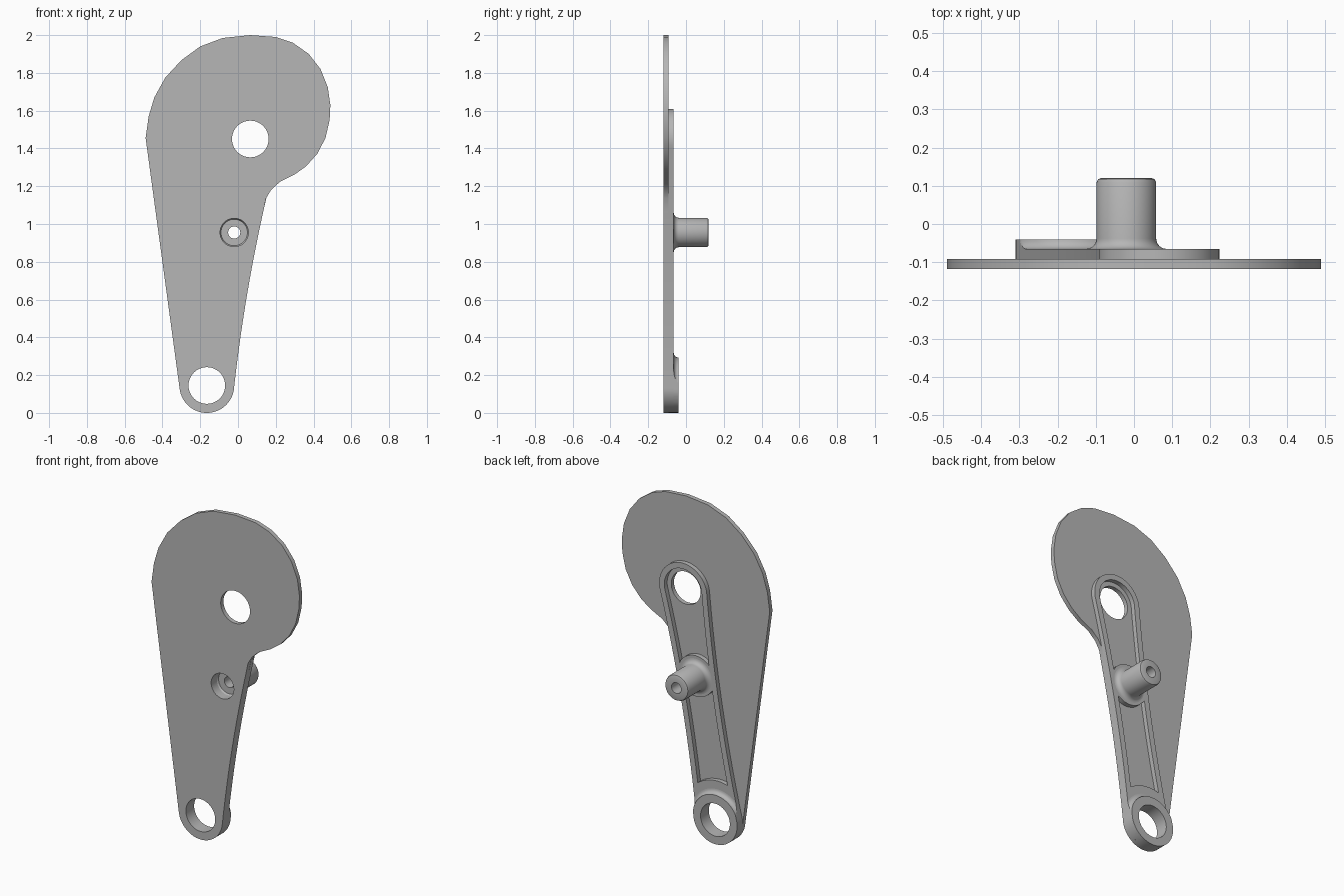
import bpy, bmesh, math
from mathutils import Vector as V

if "Cube" in bpy.data.objects:
    bpy.data.objects.remove(bpy.data.objects["Cube"])

grey = bpy.data.materials.new("plain_grey")
grey.use_nodes = True
grey.diffuse_color = (0.47, 0.47, 0.47, 1)
grey.node_tree.nodes["Principled BSDF"].inputs["Base Color"].default_value = (0.47, 0.47, 0.47, 1)

# Main centres in the x-z plane, and the depth levels along y
LOW, HIGH, POST = V((-0.165, 0.145)), V((0.065, 1.45)), V((-0.02, 0.955))
LOW_R, HIGH_R, HOLE_R, BORE_R = 0.145, 0.158, 0.097, 0.075
FRONT, PLATE_BACK, ARM_BACK, BOSS_BACK, TIP = -0.118, -0.092, -0.065, -0.04, 0.12


def arc(c, r, a, b, n=24):
    return [c + r * V((math.cos(a + (b - a) * i / n), math.sin(a + (b - a) * i / n))) for i in range(n + 1)]


def circle(c, r, n=48):
    return arc(c, r, 0, math.tau, n)[:-1]


def arc_between(c, p, q):
    """Short arc around c from p to q."""
    a, b = (math.atan2((k - c).y, (k - c).x) for k in (p, q))
    b = a + (b - a + math.pi) % math.tau - math.pi
    return arc(c, (p - c).length, a, b, 12)[1:-1]


def side(sign, inset=0, n=80):
    """Waisted arm edge from the low end to the high end; sign 1 is +x."""
    axis = HIGH - LOW
    d = axis.normalized()
    k = (LOW_R - HIGH_R) / axis.length
    normal = d * k + V((d.y, -d.x)) * sign * math.sqrt(1 - k * k)
    a, b = LOW + normal * (LOW_R - inset), HIGH + normal * (HIGH_R - inset)
    return [a.lerp(b, i / n) - normal * 0.1 * (i / n) * (1 - i / n) for i in range(n + 1)]


def angle(c, p):
    return math.atan2(p.y - c.y, p.x - c.x)


def top_arc(right, left):
    a, b = angle(HIGH, right), angle(HIGH, left)
    return arc(HIGH, (right - HIGH).length, a, b % math.tau, 32)[1:-1]


def bottom_arc(left, right):
    return arc(LOW, LOW_R, angle(LOW, left) % math.tau, angle(LOW, right) + math.tau, 32)[1:-1]


def finish(obj):
    obj.data.materials.clear()
    obj.data.materials.append(grey)
    bpy.ops.object.select_all(action='DESELECT')
    obj.select_set(True)
    bpy.context.view_layer.objects.active = obj
    bpy.ops.object.shade_smooth_by_angle(angle=math.radians(30))


def slab(name, loops, y0, y1):
    """Flat part with holes, from closed x-z loops."""
    cu = bpy.data.curves.new(name, 'CURVE')
    cu.dimensions, cu.fill_mode, cu.extrude = '2D', 'BOTH', (y1 - y0) / 2
    for pts in loops:
        s = cu.splines.new('POLY')
        s.points.add(len(pts) - 1)
        for sp, p in zip(s.points, pts):
            sp.co = (p.x, p.y, 0, 1)
        s.use_cyclic_u = True
    tmp = bpy.data.objects.new(name, cu)
    bpy.context.collection.objects.link(tmp)
    bpy.context.view_layer.update()
    me = bpy.data.meshes.new_from_object(tmp.evaluated_get(bpy.context.evaluated_depsgraph_get()))
    bpy.data.objects.remove(tmp)
    bm = bmesh.new()
    bm.from_mesh(me)
    bmesh.ops.remove_doubles(bm, verts=bm.verts, dist=1e-5)
    for v in bm.verts:
        v.co = (v.co.x, (y0 + y1) / 2 - v.co.z, v.co.y)
    bmesh.ops.recalc_face_normals(bm, faces=bm.faces)
    bm.to_mesh(me)
    bm.free()
    obj = bpy.data.objects.new(name, me)
    bpy.context.collection.objects.link(obj)
    finish(obj)
    return obj


def lathe(name, c, profile, n=48):
    """Closed (radius, y) profile turned around the y direction at c."""
    bm = bmesh.new()
    rings = [[bm.verts.new((c.x + r * math.cos(math.tau * i / n), y, c.y + r * math.sin(math.tau * i / n)))
              for r, y in profile] for i in range(n)]
    m = len(profile)
    for i in range(n):
        a, b = rings[i], rings[(i + 1) % n]
        for j in range(m):
            bm.faces.new((a[j], a[(j + 1) % m], b[(j + 1) % m], b[j]))
    bmesh.ops.recalc_face_normals(bm, faces=bm.faces)
    me = bpy.data.meshes.new(name)
    bm.to_mesh(me)
    bm.free()
    obj = bpy.data.objects.new(name, me)
    bpy.context.collection.objects.link(obj)
    finish(obj)
    return obj


def fillet(r, y, size, n=6):
    """Concave quarter round from a wall of radius r down to level y."""
    return [(r + size * (1 - math.cos(t)), y + size * (1 - math.sin(t)))
            for t in (math.pi / 2 * i / n for i in range(n + 1))]


right, left = side(1), side(-1)
holes = [circle(LOW, HOLE_R), circle(POST, BORE_R)]

# Front plate: arm edge on the right, rounded lobe above, straight left edge
lobe = [V(p) for p in (
    (0.148, 1.135), (0.175, 1.18), (0.22, 1.222), (0.30, 1.262), (0.36, 1.305), (0.42, 1.372),
    (0.463, 1.455), (0.485, 1.55), (0.489, 1.63), (0.475, 1.725), (0.437, 1.82), (0.375, 1.9),
    (0.29, 1.96), (0.2, 1.99), (0.065, 2.0), (-0.08, 1.985), (-0.2, 1.94), (-0.3, 1.867),
    (-0.385, 1.775), (-0.443, 1.67), (-0.473, 1.57), (-0.489, 1.455))]
foot = LOW + LOW_R * V((-0.99, -0.14))
plate_edge = [p for p in right if p.y < 1.07] + lobe + [foot] + bottom_arc(foot, right[0])
slab("front_plate", [plate_edge, circle(HIGH, HOLE_R)] + holes, FRONT, PLATE_BACK)

# Raised arm with two pockets parted by a disc around the post
RIM, POST_GAP, BOSS_GAP = 0.034, 0.118, 0.215
arm_edge = right + top_arc(right[-1], left[-1]) + left[::-1] + bottom_arc(left[0], right[0])
ir, il = side(1, RIM), side(-1, RIM)


def clear(p):
    return (p - POST).length > POST_GAP and (p - LOW).length > BOSS_GAP


ur, ul = ([p for p in s if clear(p) and p.y > POST.y] for s in (ir, il))
lr, ll = ([p for p in s if clear(p) and p.y < POST.y] for s in (ir, il))
upper = ur + top_arc(ur[-1], ul[-1]) + ul[::-1] + arc_between(POST, ul[0], ur[0])
lower = lr + arc_between(POST, lr[-1], ll[-1]) + ll[::-1] + arc_between(LOW, ll[0], lr[0])
slab("raised_arm", [arm_edge, upper, lower] + holes, PLATE_BACK, ARM_BACK)

# Lower boss, its flare trimmed to the arm edge
boss = lathe("lower_boss", LOW, [(HOLE_R, ARM_BACK), (HOLE_R, BOSS_BACK)] + fillet(0.148, ARM_BACK, 0.025))
trim = slab("boss_trim", [arm_edge], -0.2, 0.1)
mod = boss.modifiers.new("trim", 'BOOLEAN')
mod.operation, mod.solver, mod.object = 'INTERSECT', 'EXACT', trim
bpy.context.view_layer.objects.active = boss
bpy.ops.object.modifier_apply(modifier=mod.name)
bpy.data.objects.remove(trim)
finish(boss)

# Hollow post with rounded tip, flared base and a stepped bore
lathe("post", POST, [(0.032, -0.055), (0.032, TIP), (0.066, TIP), (0.074, 0.117), (0.078, 0.108)]
      + fillet(0.078, ARM_BACK, 0.027) + [(BORE_R, ARM_BACK), (0.07, -0.055)])
